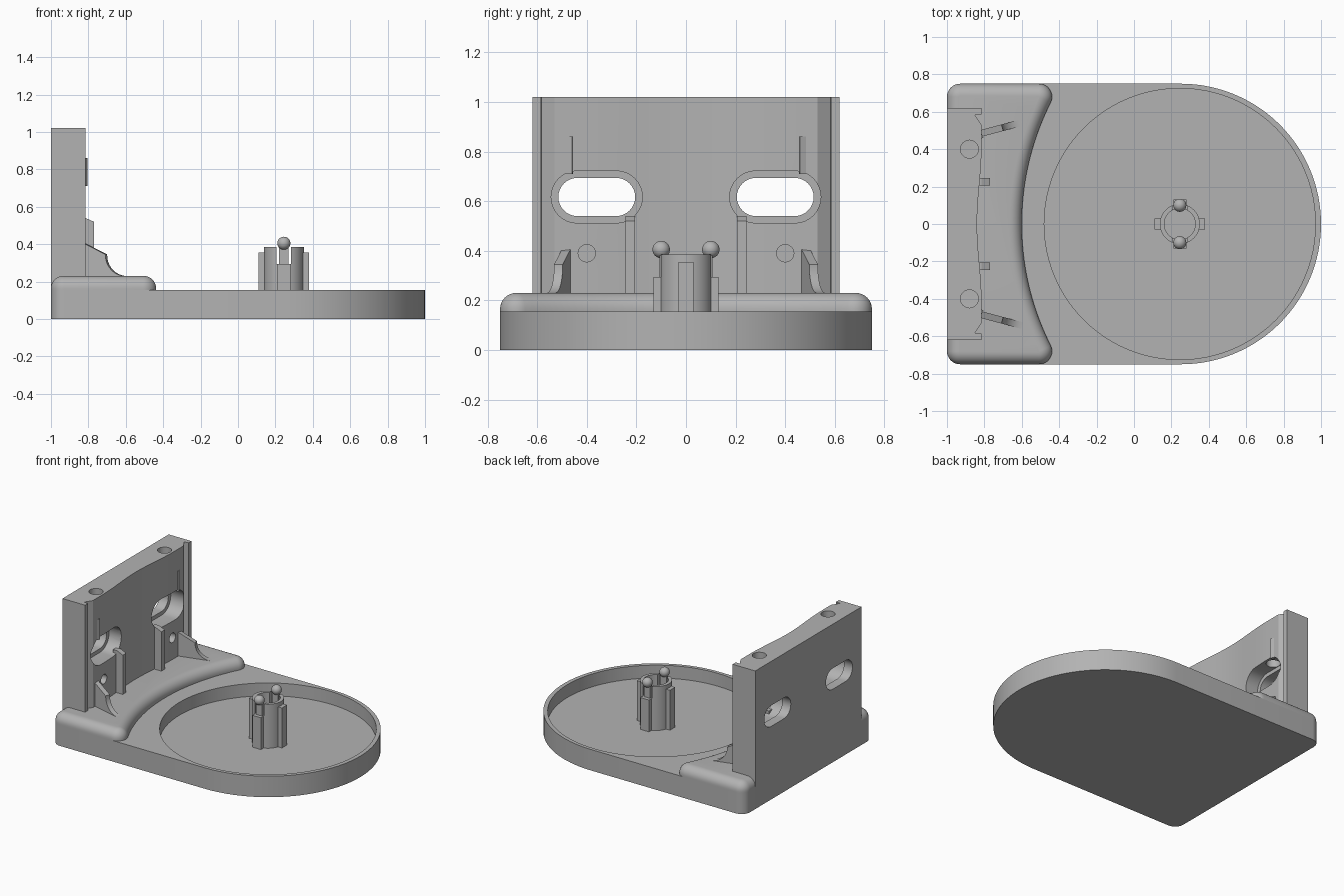
import bpy, bmesh, math
from math import sin, cos, pi, radians
from mathutils import Matrix, Vector

if "Cube" in bpy.data.objects:
    bpy.data.objects.remove(bpy.data.objects["Cube"], do_unlink=True)

grey = bpy.data.materials.new("plain grey")
grey.use_nodes = True
grey.diffuse_color = (0.45, 0.45, 0.45, 1)
grey.node_tree.nodes["Principled BSDF"].inputs["Base Color"].default_value = grey.diffuse_color


def make(name, bm):
    """Turn a bmesh into a named object in the shared colour."""
    bmesh.ops.recalc_face_normals(bm, faces=bm.faces)
    mesh = bpy.data.meshes.new(name)
    bm.to_mesh(mesh)
    bm.free()
    mesh.materials.append(grey)
    obj = bpy.data.objects.new(name, mesh)
    bpy.context.collection.objects.link(obj)
    return obj


def place(axis, a, b, h):
    return {"z": (a, b, h), "y": (a, h, b), "x": (h, a, b)}[axis]


def prism(name, pts, axis, lo, hi):
    """Extrude a flat profile along an axis."""
    bm = bmesh.new()
    face = bm.faces.new([bm.verts.new(place(axis, a, b, lo)) for a, b in pts])
    moved = bmesh.ops.extrude_face_region(bm, geom=[face])["geom"]
    bmesh.ops.translate(bm, verts=[v for v in moved if isinstance(v, bmesh.types.BMVert)],
                        vec=Vector(place(axis, 0, 0, hi - lo)))
    return make(name, bm)


def box(name, x0, x1, y0, y1, z0, z1):
    return prism(name, [(x0, y0), (x1, y0), (x1, y1), (x0, y1)], "z", z0, z1)


def arc(cx, cy, r, start, end, n):
    angles = [radians(start + (end - start) * i / n) for i in range(n + 1)]
    return [(cx + r * cos(t), cy + r * sin(t)) for t in angles]


def circle(cx, cy, r, n=48):
    return arc(cx, cy, r, 0, 360, n)[:-1]


def stadium(cy, cz, half, r):
    d = half - r
    return arc(cy + d, cz, r, -90, 90, 16) + arc(cy - d, cz, r, 90, 270, 16)


def cut(target, *cutters):
    for cutter in cutters:
        mod = target.modifiers.new("cut", "BOOLEAN")
        mod.operation, mod.solver, mod.object = "DIFFERENCE", "EXACT", cutter
        cutter.hide_render = True
        bpy.context.view_layer.objects.active = target
        bpy.ops.object.modifier_apply(modifier=mod.name)
        bpy.data.objects.remove(cutter, do_unlink=True)


def smooth(*objs):
    bpy.ops.object.select_all(action="DESELECT")
    for obj in objs:
        obj.select_set(True)
    bpy.context.view_layer.objects.active = objs[0]
    bpy.ops.object.shade_smooth_by_angle(angle=radians(30))


BASE_TOP, FLOOR, PAD_TOP = 0.155, 0.06, 0.23
CX = 0.245  # dish and post centre

# Base plate with a rounded end and a round dish
outline = (arc(0.25, 0, 0.75, -90, 90, 64) + arc(-0.93, 0.68, 0.07, 90, 180, 8)
           + arc(-0.93, -0.68, 0.07, 180, 270, 8))
base = prism("base_plate", outline, "z", 0, BASE_TOP)
cut(base, prism("dish_cutter", circle(CX, 0, 0.725, 96), "z", FLOOR, 0.3))


# Raised pad with a concave front edge and a rounded top
def pad_outline(inset):
    r, big = 0.07 - inset, 1.44 + inset
    mx, ty = 0.84, 0.68
    tx = mx - math.sqrt(1.51 ** 2 - ty ** 2)
    lean = math.degrees(math.atan2(ty, mx - tx))
    return (arc(-0.93, -ty, r, 180, 270, 8) + arc(tx, -ty, r, -90, lean, 12)
            + arc(mx, 0, big, 180 + lean, 180 - lean, 40)[1:-1]
            + arc(tx, ty, r, -lean, 90, 12) + arc(-0.93, ty, r, 90, 180, 8))


bm = bmesh.new()
layers = [(0, BASE_TOP)]
for i in range(9):
    t = i / 8 * pi / 2
    layers.append((0.065 * (1 - cos(t)), PAD_TOP - 0.065 * (1 - sin(t))))
rings = [[bm.verts.new((x, y, z)) for x, y in pad_outline(d)] for d, z in layers]
for low, high in zip(rings, rings[1:]):
    for i in range(len(low)):
        j = (i + 1) % len(low)
        bm.faces.new((low[i], low[j], high[j], high[i]))
bm.faces.new(rings[0])
bm.faces.new(rings[-1])
pad = make("raised_pad", bm)

# Upright wall with a gently hollowed front and edge grooves
FRONT = -0.815
half = [(FRONT - 0.012 * (1 + cos(pi * i / 16)), 0.42 * i / 16) for i in range(17)]
half += [(FRONT, 0.53), (-0.85, 0.583), (FRONT, 0.585), (FRONT, 0.62), (-1, 0.62)]
wall = prism("upright_wall", [(x, -y) for x, y in half[:0:-1]] + half, "z", 0.15, 1.02)
for s in (-1, 1):
    cut(wall,
        prism("slot_cutter", stadium(s * 0.36, 0.617, 0.155, 0.077), "x", -1.1, -0.7),
        prism("slot_recess_cutter", stadium(s * 0.36, 0.617, 0.184, 0.105), "x", -0.93, -0.7),
        prism("top_hole_cutter", circle(-0.88, s * 0.4, 0.048, 32), "z", 0.62, 1.1),
        prism("screw_hole_cutter", circle(s * 0.4, 0.39, 0.035, 24), "x", -0.9, -0.7))

# Wall details on both sides: gussets, short ribs and thin guides
gusset = [(-0.83, 0.22), (-0.83, 0.41), (-0.7, 0.345)]
gusset += arc(-0.59, 0.34, 0.11, 180, 270, 10) + [(-0.59, 0.22)]
rib = [(-0.85, 0.22), (-0.85, 0.54), (FRONT, 0.54), (-0.77, 0.52), (-0.77, 0.22)]
for s, side in ((-1, "right"), (1, "left")):
    g = prism(side + "_gusset", gusset, "y", -0.018, 0.018)
    pivot = Vector((FRONT, s * 0.485, 0))
    g.data.transform(Matrix.Translation(pivot) @ Matrix.Rotation(s * radians(15), 4, "Z")
                     @ Matrix.Translation((-FRONT, 0, 0)))
    smooth(g)
    prism(side + "_rib", rib, "y", s * 0.225 - 0.02, s * 0.225 + 0.02)
    prism(side + "_guide", [(-0.83, s * 0.455), (-0.805, s * 0.46), (-0.83, s * 0.52)],
          "z", 0.71, 0.86)

# Hollow post split by two slits
post = prism("post", circle(CX, 0, 0.107), "z", FLOOR - 0.01, 0.385)
cut(post, prism("bore_cutter", circle(CX, 0, 0.083), "z", FLOOR, 0.5),
    box("slit_cutter", CX - 0.038, CX + 0.038, -0.2, 0.2, 0.295, 0.5))

# Post keys, and spring arms ending in balls
for s, side in ((-1, "right"), (1, "left")):
    x0, x1 = sorted((CX + s * 0.095, CX + s * 0.135))
    box(side + "_post_key", x0, x1, -0.03, 0.03, FLOOR, 0.355)
    y0, y1 = sorted((s * 0.09, s * 0.132))
    box(side + "_arm_key", CX - 0.035, CX + 0.035, y0, y1, FLOOR, 0.295)
    y0, y1 = sorted((s * 0.084, s * 0.106))
    box(side + "_spring_arm", CX - 0.025, CX + 0.025, y0, y1, 0.28, 0.395)
    bm = bmesh.new()
    bmesh.ops.create_uvsphere(bm, u_segments=24, v_segments=16, radius=0.035,
                              matrix=Matrix.Translation((CX, s * 0.1, 0.405)))
    smooth(make(side + "_snap_ball", bm))

smooth(base, pad, wall, post)
